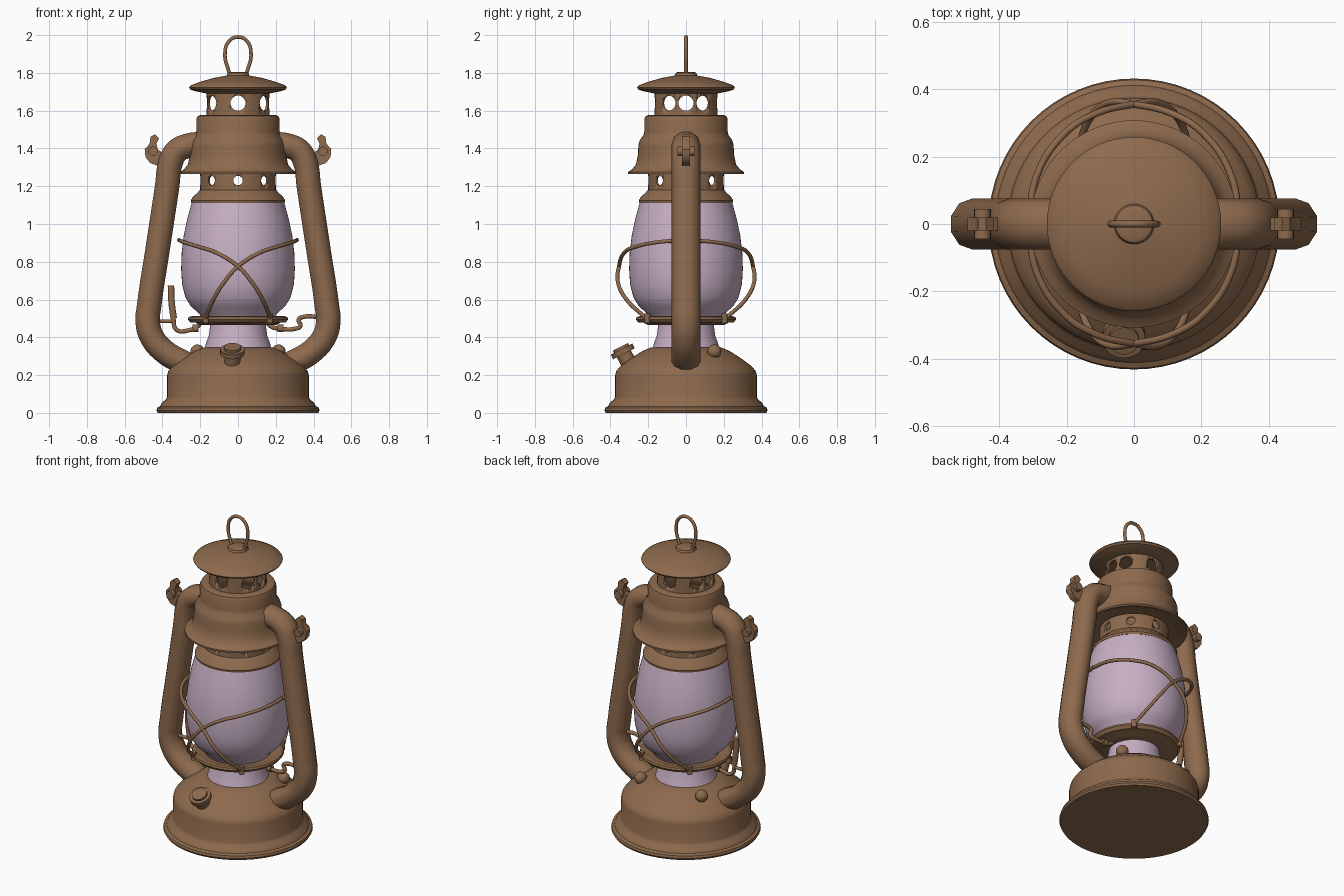
import bpy, bmesh, math
from mathutils import Vector

if "Cube" in bpy.data.objects:
    bpy.data.objects.remove(bpy.data.objects["Cube"])


def material(name, col):
    m = bpy.data.materials.new(name)
    m.diffuse_color = (*col, 1)
    m.use_nodes = True
    m.node_tree.nodes["Principled BSDF"].inputs["Base Color"].default_value = m.diffuse_color
    return m


BROWN = material("brown_metal", (0.27, 0.145, 0.075))
GLASS = material("lavender_glass", (0.57, 0.43, 0.55))


def finish(o, mat, angle=35):
    if not o.data.materials:
        o.data.materials.append(mat)
    bpy.ops.object.select_all(action='DESELECT')
    o.select_set(True)
    bpy.context.view_layer.objects.active = o
    bpy.ops.object.shade_smooth_by_angle(angle=math.radians(angle))
    return o


def from_bmesh(name, bm):
    bmesh.ops.recalc_face_normals(bm, faces=bm.faces)
    me = bpy.data.meshes.new(name)
    bm.to_mesh(me)
    bm.free()
    o = bpy.data.objects.new(name, me)
    bpy.context.collection.objects.link(o)
    return o


def lathe(name, prof, mat, closed=False, n=64):
    bm = bmesh.new()
    rings = [[bm.verts.new((r * math.cos(2 * math.pi * i / n), r * math.sin(2 * math.pi * i / n), z))
              for i in range(n)] for r, z in prof]
    pairs = list(zip(rings, rings[1:])) + ([(rings[-1], rings[0])] if closed else [])
    for a, b in pairs:
        for i in range(n):
            j = (i + 1) % n
            bm.faces.new((a[i], a[j], b[j], b[i]))
    bmesh.ops.remove_doubles(bm, verts=bm.verts, dist=1e-5)
    return finish(from_bmesh(name, bm), mat)


def tube(name, pts, r, cyclic=False, res=8, sy=1):
    cu = bpy.data.curves.new(name, 'CURVE')
    cu.dimensions = '3D'
    cu.bevel_depth, cu.bevel_resolution = r, 3
    cu.resolution_u, cu.use_fill_caps = res, True
    s = cu.splines.new('BEZIER')
    s.bezier_points.add(len(pts) - 1)
    for bp, p in zip(s.bezier_points, pts):
        bp.co = p
        bp.handle_left_type = bp.handle_right_type = 'AUTO'
    s.use_cyclic_u = cyclic
    o = bpy.data.objects.new(name, cu)
    o.scale.y = sy
    bpy.context.collection.objects.link(o)
    bpy.ops.object.select_all(action='DESELECT')
    o.select_set(True)
    bpy.context.view_layer.objects.active = o
    bpy.ops.object.convert(target='MESH')
    o = bpy.context.object
    return finish(o, BROWN, 50)


def rod(name, centre, axis, r, length, n=24):
    bpy.ops.mesh.primitive_cylinder_add(vertices=n, radius=r, depth=length, location=centre)
    o = bpy.context.object
    o.name = name
    o.rotation_euler = Vector(axis).to_track_quat('Z', 'Y').to_euler()
    return finish(o, BROWN)


def pierced_band(name, r, z0, z1, hole_z, hole_r, angles):
    """Thin wall band with round holes; its inside is lavender."""
    o = lathe(name, [(r, z0), (r, z1), (r - .012, z1), (r - .012, z0)], BROWN, closed=True)
    o.data.materials.append(GLASS)
    for p in o.data.polygons:
        if p.normal.x * p.center.x + p.normal.y * p.center.y < -0.01:
            p.material_index = 1
    cutters = []
    for a in angles:
        d = Vector((math.cos(math.radians(a)), math.sin(math.radians(a)), 0))
        cutters.append(rod("hole_cutter", d * r + Vector((0, 0, hole_z)), d, hole_r, .08))
    for c in cutters:
        m = o.modifiers.new("hole", 'BOOLEAN')
        m.operation, m.object, m.solver = 'DIFFERENCE', c, 'EXACT'
    bpy.ops.object.select_all(action='DESELECT')
    o.select_set(True)
    bpy.context.view_layer.objects.active = o
    bpy.context.view_layer.update()
    for m in list(o.modifiers):
        if m.type == 'BOOLEAN':
            bpy.ops.object.modifier_apply(modifier=m.name)
    for c in cutters:
        bpy.data.objects.remove(c)


# fuel tank base
lathe("fuel_tank", [(0, 0), (.425, 0), (.432, .012), (.428, .027), (.412, .035), (.402, .055), (.382, .07),
                    (.375, .085), (.375, .2), (.37, .22), (.35, .245), (.29, .29), (.23, .328), (.19, .345), (0, .347)], BROWN)
# neck, gallery plate and globe
lathe("burner_neck", [(.178, .34), (.172, .36), (.155, .41), (.145, .48)], GLASS)
lathe("gallery_plate", [(.13, .465), (.2, .465), (.225, .478), (.252, .478), (.266, .495), (.262, .508),
                        (.245, .512), (.215, .5), (0, .5)], BROWN)
lathe("glass_globe", [(.19, .5), (.205, .525), (.25, .565), (.278, .61), (.296, .68), (.301, .76), (.298, .85),
                      (.287, .94), (.268, 1.03), (.243, 1.12)], GLASS)
# collar above the globe
lathe("globe_collar", [(.235, 1.11), (.247, 1.112), (.25, 1.125), (.238, 1.145), (.215, 1.165),
                       (.203, 1.18), (.19, 1.185)], BROWN)
pierced_band("vent_band", .2, 1.17, 1.275, 1.23, .025, range(0, 360, 45))
# hood
lathe("hood", [(.185, 1.285), (.26, 1.283), (.295, 1.265), (.308, 1.265), (.308, 1.275), (.285, 1.29),
               (.265, 1.315), (.254, 1.37), (.252, 1.42), (.244, 1.445), (.225, 1.47), (.221, 1.49),
               (.221, 1.555), (.213, 1.572), (.195, 1.578), (.15, 1.578)], BROWN)
# chimney
pierced_band("chimney", .168, 1.57, 1.7, 1.64, .04, (0, 33, -33, 90, 180, 147, 213, 270))
# lid and ring
lathe("lid", [(0, 1.69), (.17, 1.692), (.225, 1.703), (.252, 1.712), (.259, 1.722), (.25, 1.734),
              (.2, 1.753), (.13, 1.773), (.06, 1.786), (.055, 1.8), (.04, 1.806), (0, 1.806)], BROWN)
tube("lid_ring", [(0, 0, 1.99), (.05, 0, 1.965), (.069, 0, 1.9), (.055, 0, 1.83), (.035, 0, 1.79),
                  (-.035, 0, 1.79), (-.055, 0, 1.83), (-.069, 0, 1.9), (-.05, 0, 1.965)], .01, True)

EAR = [(.418, 1.455), (.44, 1.475), (.463, 1.462), (.468, 1.425), (.494, 1.395), (.49, 1.355),
       (.465, 1.322), (.43, 1.31), (.39, 1.33), (.39, 1.37), (.425, 1.395), (.432, 1.425)]
for side, s in (("right", 1), ("left", -1)):
    # side frame tube
    tube(side + "_frame_tube", [(s * x, 0, z) for x, z in (
        (.19, 1.425), (.27, 1.413), (.325, 1.385), (.358, 1.32), (.375, 1.2), (.425, .87), (.47, .57),
        (.478, .48), (.455, .4), (.39, .325), (.27, .255))], .068, sy=1.12)
    # handle ear with its pin
    bm = bmesh.new()
    f = bm.faces.new([bm.verts.new((s * x, -.02, z)) for x, z in EAR])
    ext = bmesh.ops.extrude_face_region(bm, geom=[f])
    bmesh.ops.translate(bm, verts=[v for v in ext["geom"] if isinstance(v, bmesh.types.BMVert)], vec=(0, .04, 0))
    finish(from_bmesh(side + "_handle_ear", bm), BROWN)
    rod(side + "_ear_pin", (s * .45, 0, 1.385), (0, 1, 0), .025, .09, 16)
    # small knob on the tank
    bpy.ops.mesh.primitive_uv_sphere_add(segments=20, ring_count=12, radius=.037, location=(s * .215, .15, .325))
    bpy.context.object.name = side + "_tank_knob"
    finish(bpy.context.object, BROWN)
    # wire guard, front and back
    for face, d in (("front", -1), ("back", 1)):
        tube(f"{side}_{face}_guard_wire", [(s * x, d * y, z) for x, y, z in (
            (.312, -.01, .915), (.29, .14, .905), (.21, .265, .88), (.12, .325, .85), (0, .355, .775),
            (-.075, .36, .69), (-.13, .315, .6), (-.17, .215, .505))], .0105)
        rod(f"{side}_{face}_guard_foot", (s * .17, d * .205, .5), (0, 0, 1), .016, .05, 12)

# filler cap on the front
AX = Vector((0, -.45, .89))
C = Vector((-.03, -.335, .325))
rod("filler_neck", C - AX * .03, AX, .042, .08)
rod("filler_cap", C, AX, .064, .028)
rod("filler_cap_top", C + AX * .02, AX, .045, .016)

# lift lever on the left
tube("lift_lever", [(-.2, 0, .47), (-.225, 0, .45), (-.25, 0, .44), (-.325, 0, .44), (-.342, 0, .5),
                    (-.352, 0, .6), (-.356, 0, .67)], .012)
tube("lift_lever_grip", [(-.34, 0, .5), (-.351, 0, .58), (-.355, 0, .675)], .018)
tube("lift_lever_link", [(-.42, 0, .485), (-.38, 0, .485), (-.34, 0, .485)], .01)
# wick crank on the right
tube("wick_crank", [(.15, 0, .48), (.18, 0, .455), (.23, 0, .445), (.3, 0, .445), (.33, 0, .46), (.322, 0, .495),
                    (.345, 0, .508), (.43, 0, .508)], .012)
for x in (.225, -.225):
    rod("crank_collar", (x, 0, .447), (1, 0, 0), .02, .03, 16)
